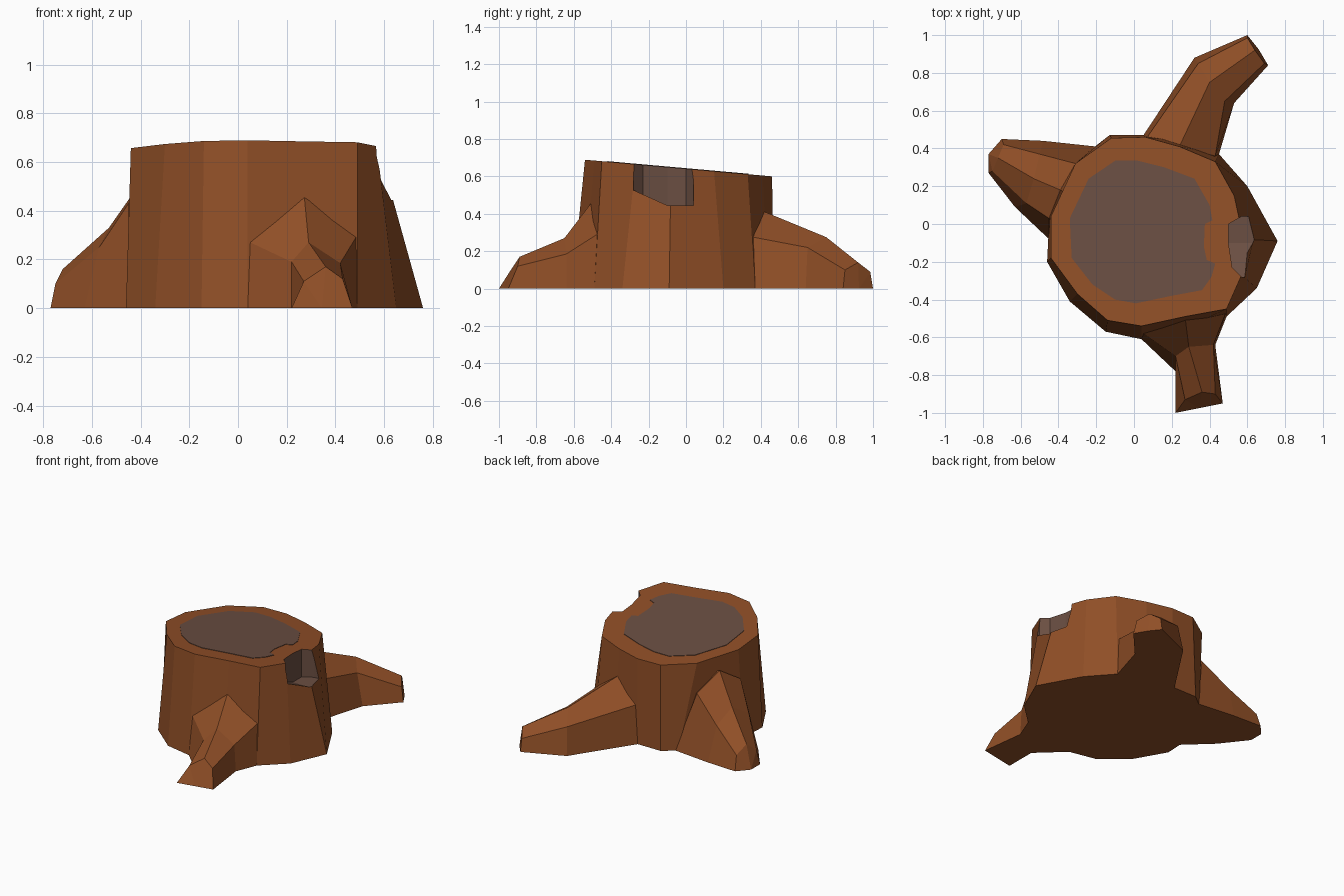
import bpy
import bmesh

if "Cube" in bpy.data.objects:
    bpy.data.objects.remove(bpy.data.objects["Cube"], do_unlink=True)


def make_material(name, colour):
    mat = bpy.data.materials.new(name)
    mat.use_nodes = True
    mat.diffuse_color = colour
    for node in mat.node_tree.nodes:
        if node.type == 'BSDF_PRINCIPLED':
            node.inputs["Base Color"].default_value = colour
            node.inputs["Roughness"].default_value = 0.9
    return mat


BARK = make_material("bark brown", (.28, .078, .02, 1))
HEART = make_material("heartwood grey", (.145, .077, .054, 1))


def build_object(name, bm, material_index=0):
    """Turn a bmesh into a flat shaded object that knows both colours."""
    bmesh.ops.recalc_face_normals(bm, faces=bm.faces[:])
    for face in bm.faces:
        face.material_index = material_index
    mesh = bpy.data.meshes.new(name)
    bm.to_mesh(mesh)
    bm.free()
    mesh.materials.append(BARK)
    mesh.materials.append(HEART)
    obj = bpy.data.objects.new(name, mesh)
    bpy.context.scene.collection.objects.link(obj)
    return obj


def add_ring(bm, points):
    return [bm.verts.new(point) for point in points]


def bridge(bm, ring_a, ring_b):
    """Join two rings of equal length with quads."""
    count = len(ring_a)
    for i in range(count):
        j = (i + 1) % count
        bm.faces.new((ring_a[i], ring_a[j], ring_b[j], ring_b[i]))


def cut_height(y):
    """Height of the sloping sawn top."""
    return .641 - .089 * y


def prism(name, bottom, top, material_index=0):
    bm = bmesh.new()
    low, high = add_ring(bm, bottom), add_ring(bm, top)
    bridge(bm, low, high)
    bm.faces.new(low)
    bm.faces.new(high)
    return build_object(name, bm, material_index)


# Trunk: a flared base ring joined to the tilted sawn ring
base_outline = [(.76, -.09), (.6, .2), (.45, .37), (.25, .44), (.05, .47),
                (-.13, .47), (-.22, .4), (-.45, 0), (-.46, -.2), (-.34, -.41),
                (-.15, -.57), (.04, -.61), (.27, -.55), (.49, -.49), (.65, -.34)]
rim_outline = [(.58, -.08), (.53, .15), (.43, .33), (.24, .41), (.06, .46),
               (-.12, .455), (-.31, .32), (-.44, .04), (-.44, -.18), (-.3, -.37),
               (-.14, -.51), (.04, -.54), (.27, -.49), (.49, -.45), (.57, -.27)]
trunk = prism("trunk",
              [(x, y, 0) for x, y in base_outline],
              [(x, y, cut_height(y)) for x, y in rim_outline])


# Notch: a chip cut out of the rim, its floor kinked along one line
KINK = -.1


def notch_floor(y):
    return .445 + max(0, KINK - y) * .45


notch_outline = [(.5, KINK), (.52, -.23), (.57, -.28), (.9, -.28),
                 (.9, KINK), (.9, .04), (.57, .04), (.5, 0)]
bm = bmesh.new()
low = add_ring(bm, [(x, y, notch_floor(y)) for x, y in notch_outline])
high = add_ring(bm, [(x, y, 1) for x, y in notch_outline])
bridge(bm, low, high)
bm.faces.new(high)
bm.faces.new(low[:5])
bm.faces.new(low[4:] + low[:1])
notch_cutter = build_object("notch_cutter", bm, 1)
notch_cutter.hide_render = True

cut = trunk.modifiers.new("notch", 'BOOLEAN')
cut.operation = 'DIFFERENCE'
cut.solver = 'EXACT'
cut.object = notch_cutter
bpy.context.view_layer.objects.active = trunk
bpy.ops.object.modifier_apply(modifier=cut.name)
bpy.data.objects.remove(notch_cutter, do_unlink=True)

# Heartwood: thin plate on the sawn top, with a bay beside the notch
heart_outline = [(-.1, .335), (.02, .335), (.16, .3), (.32, .24), (.4, .1),
                 (.415, .02), (.375, 0), (.37, -.12), (.385, -.19), (.43, -.21),
                 (.41, -.28), (.36, -.35), (.2, -.38), (.01, -.42), (-.1, -.4),
                 (-.22, -.32), (-.33, -.18), (-.34, .03), (-.24, .24)]
prism("heartwood",
      [(x, y, cut_height(y) - .002) for x, y in heart_outline],
      [(x, y, cut_height(y) + .003) for x, y in heart_outline], 1)


def root(name, collar, knee, toe, tip):
    """Loft five-point sections outwards, starting just inside the trunk."""
    bm = bmesh.new()
    buried = [(x * .85, y * .85, z * .95) for x, y, z in collar]
    rings = [add_ring(bm, section) for section in (buried, collar, knee, toe)]
    for inner, outer in zip(rings, rings[1:]):
        bridge(bm, inner, outer)
    bm.faces.new(rings[0])
    # Blunt end, fanned to a point on the ground
    end = bm.verts.new(tip)
    last = rings[-1]
    for i in range(len(last)):
        bm.faces.new((last[i], last[(i + 1) % len(last)], end))
    return build_object(name, bm)


# Roots: each section runs ground, shoulder, ridge, shoulder, ground
root("front_root",
     [(.04, -.61, 0), (.05, -.58, .27), (.27, -.49, .48), (.49, -.46, .3), (.49, -.49, 0)],
     [(.22, -.78, 0), (.22, -.7, .19), (.29, -.65, .27), (.42, -.64, .185), (.43, -.64, 0)],
     [(.22, -1, 0), (.27, -.93, .11), (.36, -.89, .17), (.43, -.9, .12), (.47, -.95, 0)],
     (.345, -.975, 0))
root("back_root",
     [(.05, .47, 0), (.07, .46, .27), (.24, .41, .415), (.43, .36, .275), (.45, .37, 0)],
     [(.32, .88, 0), (.34, .85, .19), (.4, .75, .275), (.48, .65, .22), (.53, .64, 0)],
     [(.6, 1, 0), (.6, .985, .09), (.64, .92, .14), (.69, .85, .1), (.71, .84, 0)],
     (.66, .925, 0))
root("right_root",
     [(-.2, .41, 0), (-.31, .32, .4), (-.39, .18, .53), (-.45, .03, .43), (-.45, -.08, 0)],
     [(-.48, .44, 0), (-.5, .37, .24), (-.53, .24, .33), (-.57, .11, .25), (-.63, .09, 0)],
     [(-.7, .45, 0), (-.69, .42, .1), (-.72, .35, .16), (-.75, .28, .1), (-.77, .27, 0)],
     (-.77, .37, 0))
